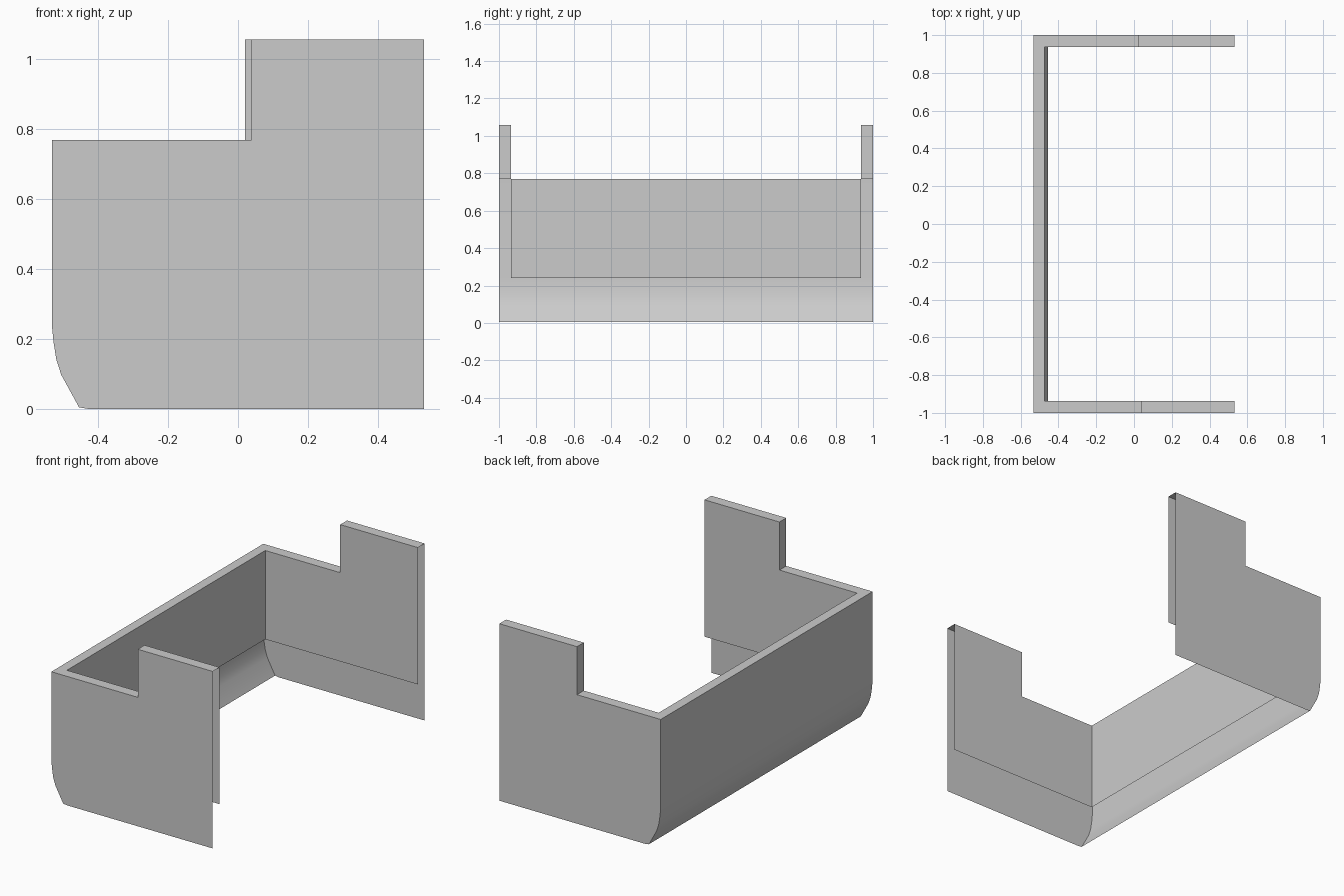
import bpy, bmesh

if "Cube" in bpy.data.objects:
    bpy.data.objects.remove(bpy.data.objects["Cube"])

X, Z_RIM, Z_TOP = 0.533, 0.77, 1.057      # half length, low rim, raised tab
IN_X, IN_Y, IN_Z = -0.475, 0.936, 0.24    # inner lining position and lower edge
STEP = {-1: 0.038, 1: 0.02}               # where each side steps up
# rounded lower edge of the end wall (x, z), top to bottom
CURVE = [(-X, 0.24), (-0.528, 0.19), (-0.52, 0.14), (-0.506, 0.097), (-0.455, 0.004)]

bm = bmesh.new()


def rim(x, y):
    """U-shaped top outline running from one open end to the other."""
    half = lambda s: [(X, s * y, Z_TOP), (STEP[s], s * y, Z_TOP),
                      (STEP[s], s * y, Z_RIM), (x, s * y, Z_RIM)]
    return [bm.verts.new(p) for p in half(-1) + half(1)[::-1]]


def strip(a, b):
    for i in range(len(a) - 1):
        bm.faces.new((a[i], a[i + 1], b[i + 1], b[i]))


# top edge joining outer skin and inner lining
outer, inner = rim(-X, 1), rim(IN_X, IN_Y)
strip(outer, inner)

# outer skin: end wall with rounded foot, and two stepped side panels
columns = []
for s, top in ((-1, outer[:4]), (1, outer[:3:-1])):
    col = [bm.verts.new((x, s, z)) for x, z in CURVE]
    foot = [bm.verts.new((-0.43, s, 0)), bm.verts.new((X, s, 0))]
    bm.faces.new(top + col + foot)
    columns.append([top[3]] + col)
strip(*columns)

# inner lining: shorter, open at the bottom
low = []
for s, top in ((-1, inner[:4]), (1, inner[:3:-1])):
    corner = bm.verts.new((IN_X, s * IN_Y, IN_Z))
    end = bm.verts.new((X, s * IN_Y, IN_Z))
    bm.faces.new(top + [corner, end])
    low.append([top[3], corner])
strip(*low)

# consistent normals, end wall facing outwards
bmesh.ops.recalc_face_normals(bm, faces=bm.faces[:])
wall = min(bm.faces, key=lambda f: f.calc_center_median().x)
if wall.normal.x > 0:
    bmesh.ops.reverse_faces(bm, faces=bm.faces[:])

mesh = bpy.data.meshes.new("wraparound_shell")
bm.to_mesh(mesh)
bm.free()
shell = bpy.data.objects.new("wraparound_shell", mesh)
bpy.context.collection.objects.link(shell)
bpy.context.view_layer.objects.active = shell
shell.select_set(True)
bpy.ops.object.shade_smooth_by_angle(angle=0.6)
